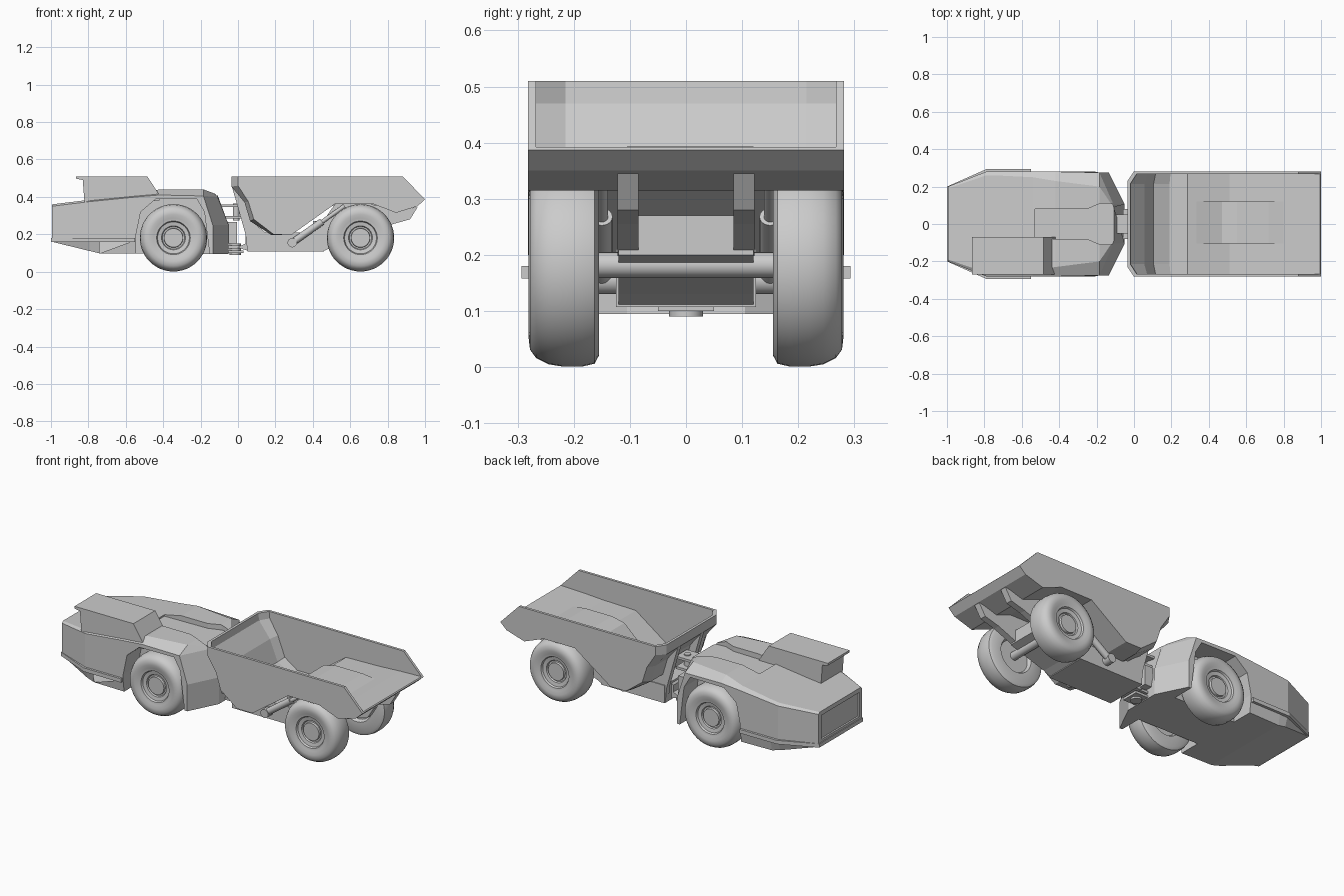
import bpy, bmesh
from math import cos, sin, pi, radians
from mathutils import Vector


def loft(name, rings, caps=True):
    """Skin a list of equal-length closed rings of 3D points."""
    bm = bmesh.new()
    vs = [[bm.verts.new(p) for p in r] for r in rings]
    n = len(rings[0])
    for a, b in zip(vs, vs[1:]):
        for i in range(n):
            bm.faces.new((a[i], a[(i + 1) % n], b[(i + 1) % n], b[i]))
    if caps:
        bm.faces.new(vs[0])
        bm.faces.new(vs[-1])
    bmesh.ops.recalc_face_normals(bm, faces=bm.faces)
    me = bpy.data.meshes.new(name)
    bm.to_mesh(me)
    bm.free()
    ob = bpy.data.objects.new(name, me)
    bpy.context.collection.objects.link(ob)
    return ob


def side(name, pts, y0, y1):
    """Extrude an x-z profile from y0 to y1."""
    return loft(name, [[(x, y, z) for x, z in pts] for y in (y0, y1)])


def plan(name, pts, z0, z1):
    """Extrude an x-y outline from z0 to z1."""
    return loft(name, [[(x, y, z) for x, y in pts] for z in (z0, z1)])


def box(name, x0, x1, y0, y1, z0, z1):
    return plan(name, [(x0, y0), (x1, y0), (x1, y1), (x0, y1)], z0, z1)


def smooth(ob, angle=35):
    bpy.ops.object.select_all(action='DESELECT')
    ob.select_set(True)
    bpy.context.view_layer.objects.active = ob
    bpy.ops.object.shade_smooth_by_angle(angle=radians(angle))


def rod(name, a, b, r, n=20):
    a, b = Vector(a), Vector(b)
    q = (b - a).to_track_quat('Z', 'Y')
    circ = [q @ Vector((r * cos(2 * pi * i / n), r * sin(2 * pi * i / n), 0)) for i in range(n)]
    ob = loft(name, [[p + c for c in circ] for p in (a, b)])
    smooth(ob)
    return ob


def cut(ob, cutter):
    cutter.hide_render = True
    m = ob.modifiers.new("cut", 'BOOLEAN')
    m.operation, m.solver, m.object = 'DIFFERENCE', 'EXACT', cutter
    bpy.context.view_layer.objects.active = ob
    bpy.ops.object.modifier_apply(modifier=m.name)
    bpy.data.objects.remove(cutter)


def station(x, dx, wb, w, wt, zb, zs, zt):
    """Tractor cross-section; the shoulder and top lean by dx."""
    half = [(x, wb, zb), (x, w, 0.17), (x, w, 0.25), (x + dx, w, zs), (x + dx, wt, zt)]
    return half + [(a, -b, c) for a, b, c in reversed(half)]


# Tractor body
body = loft("tractor_body", [
    station(-0.995, 0, 0.195, 0.20, 0.19, 0.16, 0.35, 0.36),
    station(-0.79, 0, 0.26, 0.28, 0.26, 0.11, 0.375, 0.385),
    station(-0.74, 0, 0.265, 0.28, 0.26, 0.098, 0.38, 0.39),
    station(-0.54, 0, 0.27, 0.28, 0.25, 0.098, 0.40, 0.415),
    station(-0.42, 0, 0.275, 0.28, 0.23, 0.098, 0.41, 0.44),
    station(-0.135, -0.05, 0.275, 0.275, 0.20, 0.095, 0.405, 0.44),
    station(-0.05, -0.06, 0.105, 0.105, 0.09, 0.095, 0.40, 0.412)])
# Wheel arches, hood channel and nose recess
arch = [(-0.545, 0), (-0.545, 0.2), (-0.52, 0.32), (-0.44, 0.388), (-0.22, 0.388), (-0.18, 0.32), (-0.14, 0)]
for s in (-1, 1):
    cut(body, side("arch_cutter", arch, s * 0.145, s * 0.4))
channel = [(-0.53, 0.08), (-0.25, 0.08), (-0.18, 0.11), (-0.03, 0.11),
           (-0.03, -0.11), (-0.18, -0.11), (-0.25, -0.08), (-0.53, -0.08)]
cut(body, loft("channel_cutter", [[(x, y, 0.355 - 0.1 * x if x < -0.5 else 0.402 - 0.04 * x) for x, y in channel],
                                  [(x, y, 0.5) for x, y in channel]]))
cut(body, box("nose_cutter", -1.1, -0.985, -0.175, 0.175, 0.195, 0.335))

# Belt bumper around the nose
belt = [(-1.0, 0.2), (-0.79, 0.293), (-0.55, 0.293)]
plan("belt_bumper", belt + [(x, -y) for x, y in reversed(belt)], 0.158, 0.18)

# Cab with roof overhang
side("cab", [(-0.82, 0.36), (-0.83, 0.49), (-0.865, 0.497), (-0.865, 0.51), (-0.485, 0.51), (-0.42, 0.41), (-0.42, 0.38)],
     -0.27, -0.07)

# Articulation hitch
for z in (0.10, 0.125, 0.285, 0.345):
    box("hitch_plate", -0.1, 0.03, -0.05, 0.05, z, z + 0.014)
rod("hitch_upper_pin", (-0.01, 0, 0.275), (-0.01, 0, 0.365), 0.018)
rod("hitch_lower_pin", (-0.015, 0, 0.09), (-0.015, 0, 0.15), 0.03)
box("hitch_block", -0.06, -0.005, -0.08, 0.08, 0.15, 0.265)
side("hitch_lug", [(-0.005, 0.13), (0.06, 0.11), (0.06, 0.21), (0.04, 0.19), (0.04, 0.15)], -0.06, 0.06)


def basin(name, front_mid, front_side, rest, y_mid, y_side):
    """Bed shape whose front profile steps back toward both sides."""
    return loft(name, [[(x, y, z) for x, z in f + rest] for y, f in
                       ((-y_side, front_side), (-y_mid, front_mid), (y_mid, front_mid), (y_side, front_side))])


# Dump bed, hollowed and open at the tail
bed = basin("dump_bed",
            [(-0.035, 0.51), (-0.035, 0.455), (0.035, 0.37), (0.065, 0.27), (0.18, 0.195)],
            [(0.0, 0.51), (0.0, 0.46), (0.055, 0.375), (0.085, 0.28), (0.19, 0.2)],
            [(0.29, 0.2), (0.52, 0.363), (0.72, 0.363), (0.845, 0.315), (0.96, 0.35), (1.0, 0.387), (0.88, 0.51)],
            0.23, 0.282)
cut(bed, basin("bed_cutter",
               [(-0.022, 0.53), (-0.015, 0.47), (0.055, 0.38), (0.105, 0.26), (0.19, 0.215)],
               [(0.012, 0.53), (0.018, 0.47), (0.07, 0.385), (0.115, 0.27), (0.195, 0.215)],
               [(0.285, 0.215), (0.51, 0.375), (0.72, 0.38), (0.86, 0.388), (1.02, 0.393), (1.02, 0.53)],
               0.215, 0.267))
# Raised floor hump over the rear axle
side("floor_hump", [(0.28, 0.2), (0.47, 0.375), (0.55, 0.393), (0.72, 0.393), (0.84, 0.38), (0.84, 0.35), (0.5, 0.35)],
     -0.105, 0.12)

# Rear frame, rails, ribs, tipping rams
box("rear_frame", 0.05, 0.46, -0.125, 0.125, 0.107, 0.21)
side("axle_housing", [(0.45, 0.107), (0.5, 0.13), (0.72, 0.2), (0.72, 0.27), (0.4, 0.27), (0.4, 0.15)], -0.12, 0.12)
for s in (-1, 1):
    side("frame_rail", [(0.4, 0.19), (0.7, 0.2), (0.83, 0.255), (0.92, 0.28), (0.96, 0.345), (0.84, 0.33),
                        (0.7, 0.364), (0.52, 0.364)], s * 0.085, s * 0.122)
    side("front_rib", [(-0.033, 0.455), (-0.005, 0.36), (0.04, 0.2), (0.05, 0.11), (0.16, 0.2), (0.07, 0.27),
                       (0.04, 0.37)], s * 0.09, s * 0.12)
    rod("ram_barrel", (0.29, s * 0.15, 0.155), (0.45, s * 0.15, 0.268), 0.019)
    rod("ram_piston", (0.44, s * 0.15, 0.26), (0.57, s * 0.15, 0.352), 0.011)
    rod("ram_eye", (0.29, s * 0.115, 0.155), (0.29, s * 0.172, 0.155), 0.025)
rod("rear_axle", (0.655, -0.2, 0.182), (0.655, 0.2, 0.182), 0.023)
rod("front_axle", (-0.345, -0.2, 0.182), (-0.345, 0.2, 0.182), 0.04)

# Wheels: radius, y pairs turned around the hub
tyre = [(0.001, 0.262), (0.05, 0.262), (0.052, 0.25), (0.06, 0.25), (0.064, 0.258), (0.085, 0.262), (0.09, 0.272),
        (0.105, 0.274), (0.125, 0.281), (0.15, 0.278), (0.165, 0.267), (0.176, 0.245), (0.18, 0.22), (0.18, 0.185),
        (0.175, 0.163), (0.16, 0.155), (0.1, 0.156), (0.09, 0.175), (0.001, 0.175)]
for where, cx in (("front", -0.345), ("rear", 0.655)):
    for s, hand in ((-1, "right"), (1, "left")):
        ang = [2 * pi * i / 48 for i in range(48)]
        smooth(loft(f"{where}_{hand}_wheel",
                    [[(cx + r * cos(a), s * y, 0.181 + r * sin(a)) for a in ang] for r, y in tyre]))
